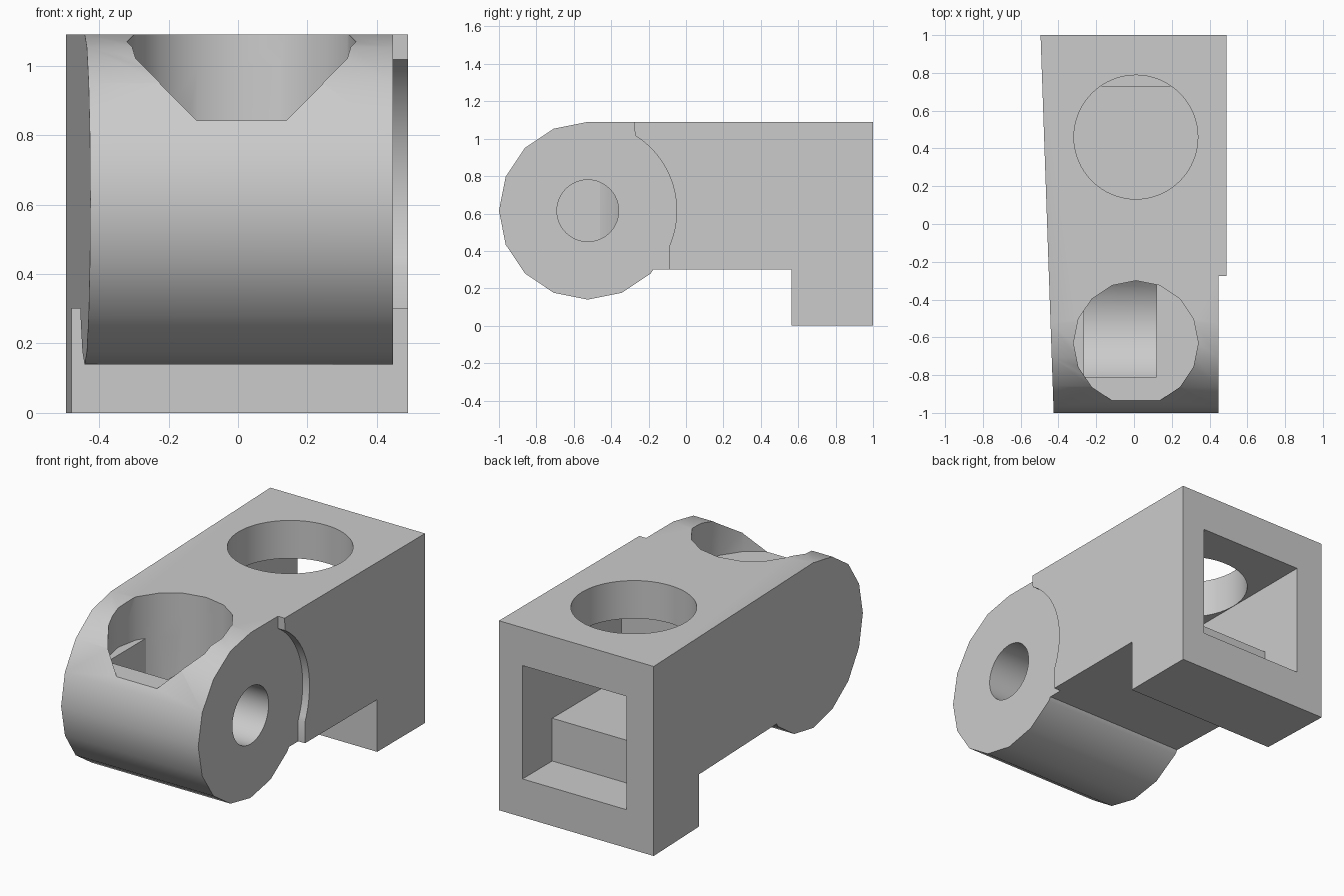
import bpy, bmesh, math
from mathutils import Vector

cube = bpy.data.objects.get("Cube")
if cube:
    bpy.data.objects.remove(cube, do_unlink=True)

grey = bpy.data.materials.new("plain grey")
grey.use_nodes = True
colour = (0.6, 0.6, 0.6, 1)
grey.diffuse_color = colour
grey.node_tree.nodes["Principled BSDF"].inputs["Base Color"].default_value = colour

PIVOT = (-0.525, 0.615)   # hinge barrel axis in y, z
BARREL = 0.475            # hinge barrel radius
BORE = 0.33               # radius of both top holes
MID = 0.01                # x of the hole centres


def arc(centre, radius, start, end, steps):
    """Points along an arc, angles in degrees, both ends included."""
    angles = [math.radians(start + (end - start) * i / steps) for i in range(steps + 1)]
    return [(centre[0] + radius * math.cos(a), centre[1] + radius * math.sin(a)) for a in angles]


def circle(centre, radius, sides):
    return arc(centre, radius, 0, 360, sides)[:-1]


def prism(name, outline, axis, low, high):
    """Extrude a 2D outline along x (outline in y, z) or z (outline in x, y)."""
    bm = bmesh.new()
    place = (lambda a, b: (low, a, b)) if axis == "x" else (lambda a, b: (a, b, low))
    face = bm.faces.new([bm.verts.new(place(a, b)) for a, b in outline])
    moved = bmesh.ops.extrude_face_region(bm, geom=[face])["geom"]
    shift = Vector((high - low, 0, 0) if axis == "x" else (0, 0, high - low))
    bmesh.ops.translate(bm, vec=shift, verts=[v for v in moved if isinstance(v, bmesh.types.BMVert)])
    bmesh.ops.recalc_face_normals(bm, faces=bm.faces)
    mesh = bpy.data.meshes.new(name)
    bm.to_mesh(mesh)
    bm.free()
    mesh.materials.append(grey)
    obj = bpy.data.objects.new(name, mesh)
    bpy.context.collection.objects.link(obj)
    return obj


def combine(target, tool, operation="DIFFERENCE"):
    """Apply a boolean and discard the tool."""
    tool.hide_render = True
    mod = target.modifiers.new("cut", "BOOLEAN")
    mod.operation, mod.object, mod.solver = operation, tool, "EXACT"
    bpy.context.view_layer.objects.active = target
    bpy.ops.object.modifier_apply(modifier=mod.name)
    bpy.data.objects.remove(tool, do_unlink=True)


def rect(a0, a1, b0, b1):
    return [(a0, b0), (a1, b0), (a1, b1), (a0, b1)]


# Block with a rear foot and a faceted hinge barrel in front
outline = [(0.565, 0), (1, 0), (1, 1.09)]
outline += arc(PIVOT, BARREL, 90, 315, 10)
outline += [(-0.175, 0.3), (0.565, 0.3)]
body = prism("hinge_block", outline, "x", -0.6, 0.49)

# Slanted right side
combine(body, prism("side_slant", [(-0.425, -1.01), (-0.495, 1.01), (-0.8, 1.01), (-0.8, -1.01)],
                    "z", -0.1, 1.2))

# Shallow rounded recess beside the barrel
recess = [(-1.1, 1.2), (-0.28, 1.2)] + arc(PIVOT, BARREL, 58, -24, 24) + [(-0.091, -0.1), (-1.1, -0.1)]
combine(body, prism("side_recess", recess, "x", 0.447, 0.7))

# Front bore with a flat floor, then a rounded pocket below it
front_centre = (MID, -0.63)
combine(body, prism("front_bore", circle(front_centre, BORE, 16), "z", 0.842, 1.3))
pocket_outline = [(-0.81, 1)] + arc(PIVOT, BORE, 210, 330, 24) + [(-0.2, 1)]
pocket = prism("pocket", pocket_outline, "x", -0.265, 0.12)
combine(pocket, prism("pocket_front", rect(-1, 1, -0.81, 0), "z", 0, 2), "INTERSECT")
combine(pocket, prism("pocket_round", circle(front_centre, BORE, 16), "z", 0.1, 1.1), "INTERSECT")
combine(body, pocket)

# Hinge pin hole
combine(body, prism("pin_hole", circle(PIVOT, 0.165, 48), "x", 0, 0.7))

# Square rear opening with a raised step, and the round hole above it
opening = [(1.1, 0.22), (0.73, 0.22), (0.73, 0.466), (0.1, 0.466), (0.1, 0.872), (1.1, 0.872)]
combine(body, prism("rear_opening", opening, "x", MID - BORE, MID + BORE))
combine(body, prism("rear_bore", circle((MID, 0.46), BORE - 0.002, 64), "z", 0.7, 1.3))

# Smooth the rounded walls and keep the hard edges
bpy.ops.object.select_all(action="DESELECT")
body.select_set(True)
bpy.context.view_layer.objects.active = body
bpy.ops.object.shade_smooth_by_angle(angle=math.radians(30))
